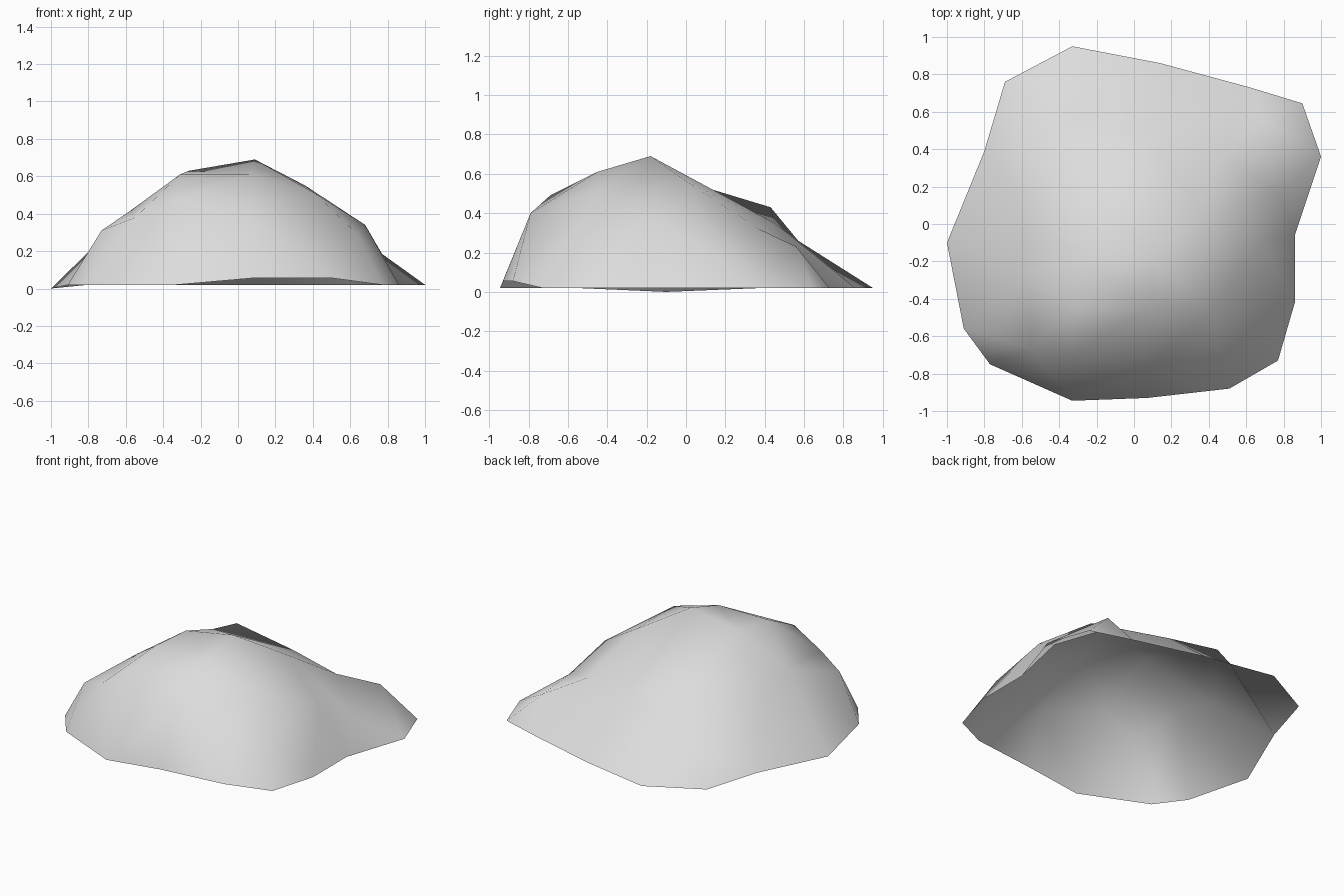
import bpy
import bmesh
from mathutils import Vector
from mathutils.geometry import delaunay_2d_cdt

cube = bpy.data.objects.get("Cube")
if cube:
    bpy.data.objects.remove(cube, do_unlink=True)


def make_material(name, colour):
    material = bpy.data.materials.new(name)
    material.use_nodes = True
    material.diffuse_color = colour
    shader = next(n for n in material.node_tree.nodes if n.type == "BSDF_PRINCIPLED")
    shader.inputs["Base Color"].default_value = colour
    shader.inputs["Roughness"].default_value = 0.8
    return material


# Irregular ground outline, anticlockwise from the back
GROUND = 0.02
outline = [
    (-.33, .95), (-.69, .76), (-.8, .39), (-1, -.1), (-.91, -.56), (-.77, -.75),
    (-.33, -.945), (.07, -.93), (.51, -.88), (.77, -.73), (.86, -.42), (.86, -.06),
    (1, .36), (.9, .645), (.62, .73), (.14, .86),
]
# Outline points that leave the ground level
lifted = {(.07, -.93): .055, (.51, -.88): .055, (-1, -.1): 0}
rim = [Vector((x, y, lifted.get((x, y), GROUND))) for x, y in outline]

# Summit, shoulders and lower bumps of the rock
crown = [(.09, -.18, .69), (-.26, -.19, .63), (-.31, -.45, .61), (.07, -.45, .61)]
front_shoulders = [(.41, -.46, .51), (.07, -.79, .4), (-.33, -.69, .49),
                   (-.55, -.67, .38), (-.73, -.61, .31), (.64, -.56, .29)]
side_shoulders = [(.68, -.1, .34), (.36, .02, .55), (.77, .155, .185),
                  (-.57, -.27, .42), (-.6, .05, .32)]
back_shoulders = [(-.26, .1, .53), (-.31, .43, .43), (.1, .45, .35),
                  (.48, .37, .32), (.68, .56, .23), (-.3, .57, .26)]
bumps = [Vector(p) for p in crown + front_shoulders + side_shoulders + back_shoulders]

# Triangulate the points inside the outline into an open shell
points = rim + bumps
border = [(i, (i + 1) % len(rim)) for i in range(len(rim))]
flat, edges, faces, origins, *_ = delaunay_2d_cdt(
    [p.to_2d() for p in points], border, [], 1, 1e-5)

bm = bmesh.new()
verts = [bm.verts.new(points[source[0]]) for source in origins]
for face in faces:
    bm.faces.new([verts[i] for i in face])
bm.normal_update()
for face in bm.faces:
    if face.normal.z < 0:
        face.normal_flip()
    face.smooth = True

mesh = bpy.data.meshes.new("rock_shell")
bm.to_mesh(mesh)
bm.free()
mesh.materials.append(make_material("stone_grey", (.72, .72, .72, 1)))
rock = bpy.data.objects.new("rock_shell", mesh)
bpy.context.collection.objects.link(rock)
